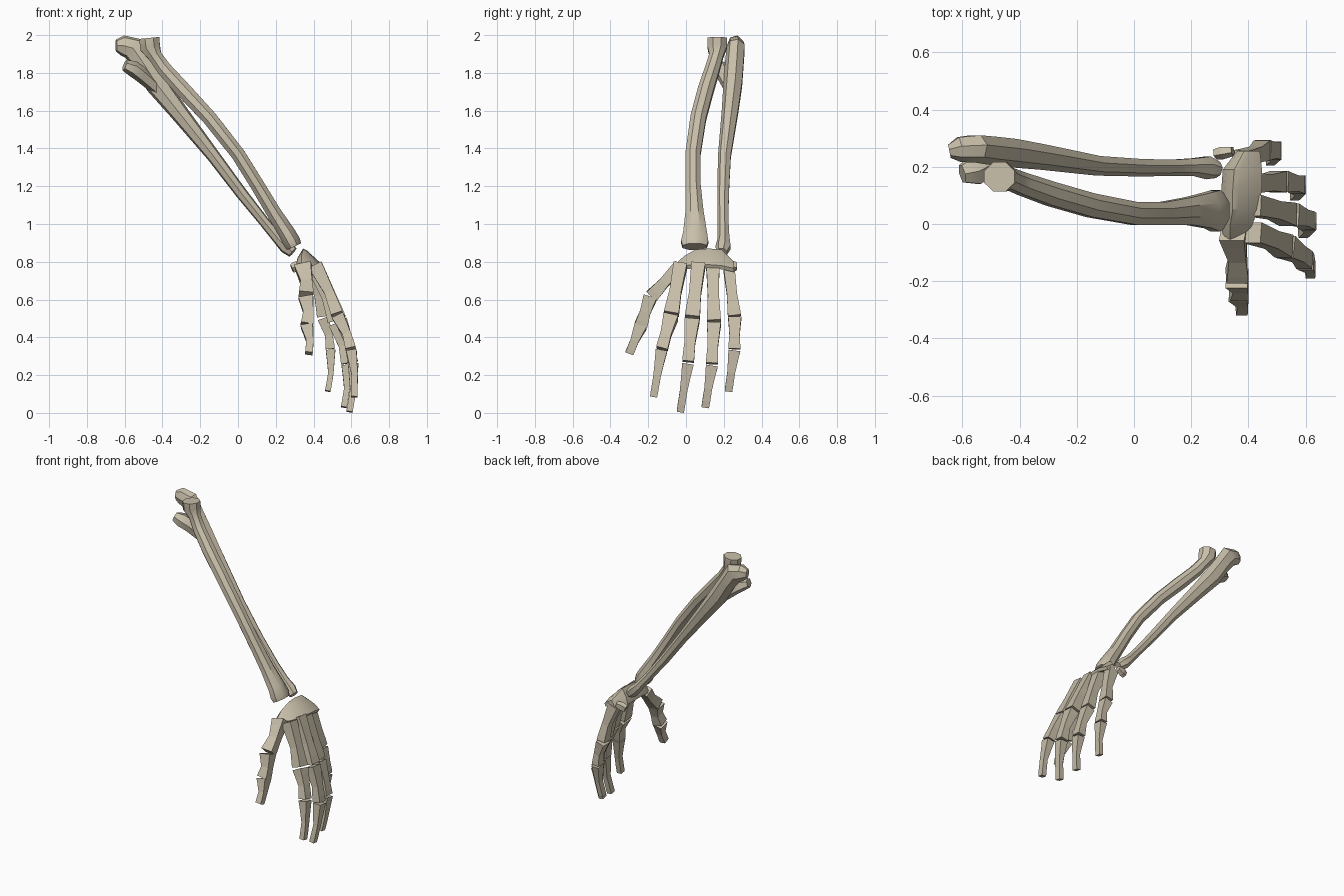
import bpy, math
from mathutils import Vector

cube = bpy.data.objects.get("Cube")
if cube:
    bpy.data.objects.remove(cube)

bone_mat = bpy.data.materials.new("ivory bone")
bone_mat.use_nodes = True
colour = (0.58, 0.52, 0.40, 1)
bone_mat.diffuse_color = colour
bone_mat.node_tree.nodes["Principled BSDF"].inputs["Base Color"].default_value = colour


def build(name, rings, smooth=None):
    """Skin a list of equal-sized point rings and cap both ends."""
    n = len(rings[0])
    verts = [p for ring in rings for p in ring]
    faces = [tuple(reversed(range(n))), tuple(range(len(verts) - n, len(verts)))]
    for r in range(len(rings) - 1):
        for i in range(n):
            j = (i + 1) % n
            faces.append((r * n + i, r * n + j, (r + 1) * n + j, (r + 1) * n + i))
    mesh = bpy.data.meshes.new(name)
    mesh.from_pydata(verts, [], faces)
    mesh.materials.append(bone_mat)
    obj = bpy.data.objects.new(name, mesh)
    bpy.context.collection.objects.link(obj)
    bpy.ops.object.select_all(action='DESELECT')
    obj.select_set(True)
    bpy.context.view_layer.objects.active = obj
    bpy.ops.object.mode_set(mode='EDIT')
    bpy.ops.mesh.select_all(action='SELECT')
    bpy.ops.mesh.normals_make_consistent(inside=False)
    bpy.ops.object.mode_set(mode='OBJECT')
    if smooth:
        bpy.ops.object.shade_smooth_by_angle(angle=math.radians(smooth))
    return obj


def loft(name, path, sides=7, smooth=None):
    """Sweep a polygon along (x, y, z, half width in y, half depth) stations."""
    pts = [Vector(s[:3]) for s in path]
    rings = []
    for k, s in enumerate(path):
        t = (pts[min(k + 1, len(pts) - 1)] - pts[max(k - 1, 0)]).normalized()
        side = Vector((0, 1, 0))
        side = (side - t * side.dot(t)).normalized()
        deep = t.cross(side)
        ring = []
        for i in range(sides):
            a = math.tau * (i + 0.5) / sides
            # square sections use their full half width at the corners
            f = math.sqrt(2) if sides == 4 else 1
            ring.append(pts[k] + side * s[3] * f * math.cos(a) + deep * s[4] * f * math.sin(a))
        rings.append(ring)
    return build(name, rings, smooth)


# Radius: disc-shaped head, bowed shaft, broad wrist end
loft("radius", [
    (-.47, .165, 1.985, .055, .058), (-.465, .165, 1.935, .056, .058),
    (-.44, .16, 1.89, .04, .04), (-.39, .14, 1.82, .042, .042),
    (-.29, .105, 1.71, .045, .045), (-.15, .065, 1.56, .045, .042),
    (0, .037, 1.37, .043, .04), (.1, .037, 1.21, .043, .04),
    (.19, .045, 1.06, .052, .042), (.26, .048, .95, .068, .048),
    (.285, .046, .905, .078, .05), (.297, .046, .88, .07, .045)], 8, 35)

# Ulna: heavy elbow end, slim shaft, small wrist knob
loft("ulna", [
    (-.645, .255, 1.945, .025, .032), (-.61, .262, 1.945, .046, .055),
    (-.555, .265, 1.93, .05, .066), (-.50, .258, 1.85, .052, .058),
    (-.43, .25, 1.74, .052, .062), (-.32, .235, 1.6, .046, .05),
    (-.13, .205, 1.36, .036, .036), (.02, .198, 1.16, .032, .032),
    (.14, .198, 1.01, .03, .028), (.21, .2, .925, .033, .03),
    (.255, .198, .88, .042, .038), (.29, .19, .85, .03, .03)], 7, 35)
loft("ulna_coronoid", [
    (-.42, .24, 1.71, .035, .035), (-.51, .215, 1.79, .055, .042),
    (-.56, .185, 1.825, .055, .042), (-.60, .175, 1.84, .035, .03)], 6, 35)

# Wrist block: crescent wedge with a high ridge and hollow underside
# stations are (y, inner x, ridge x, outer x, ridge z, base z)
wrist = []
for y, xi, xr, xo, zr, zb in [
        (-.055, .315, .335, .365, .79, .765), (-.01, .305, .335, .41, .83, .765),
        (.05, .305, .345, .435, .865, .77), (.12, .305, .345, .447, .87, .77),
        (.19, .31, .35, .447, .865, .765), (.255, .36, .385, .44, .80, .75)]:
    wrist.append([Vector((xi, y, zb)), Vector((xi + .01, y, (zr + zb) / 2)),
                  Vector((xr, y, zr)), Vector((xr + .02, y, zr - .01)),
                  Vector((xo, y, zb + .015)), Vector((xo - .01, y, zb - .005)),
                  Vector(((xi + xo) / 2, y, zb + .015))])
build("wrist_block", wrist, 25)
loft("wrist_pea_bone", [(.285, .245, .765, .02, .025), (.31, .25, .775, .024, .03),
                        (.345, .255, .785, .018, .022)], 5)


def digit(name, joints, widths, depth):
    """Chain of squared bones between joints, waisted and slightly stepped."""
    labels = ["metacarpal", "near_phalanx", "far_phalanx"]
    for k, label in enumerate(labels):
        a, b = Vector(joints[k]), Vector(joints[k + 1])
        if k < 2:
            b = b.lerp(a, .05)
        last = k == 2
        w0, w1 = widths[k], widths[k + 1]
        d = depth * (1 - .13 * k)
        path = []
        for t, fw, fd, back in [(0, 1, 1, 0), (.2, .92, .88, .004), (.55, .82, .68, .01),
                                (.85, .95, .8, .004), (1, 1, .85, 0)]:
            p = a.lerp(b, t) + Vector((back, 0, 0))
            if last:
                fd *= 1 - .3 * t
            w = (w0 + (w1 - w0) * t) * fw
            path.append((*p, w, d * fd))
        loft(name + "_" + label, path, 4)


# Fingers and thumb
digit("index", [(.41, -.03, .78), (.53, -.08, .51), (.60, -.13, .33), (.615, -.172, .085)],
      [.036, .04, .031, .019], .038)
digit("middle", [(.41, .065, .78), (.545, .032, .49), (.61, .01, .26), (.59, -.03, .006)],
      [.037, .04, .031, .019], .038)
digit("ring", [(.40, .142, .77), (.51, .148, .47), (.575, .137, .25), (.56, .102, .03)],
      [.035, .037, .032, .02], .036)
digit("little", [(.38, .228, .76), (.45, .258, .50), (.49, .256, .33), (.475, .225, .115)],
      [.03, .035, .032, .02], .034)
digit("thumb", [(.345, -.035, .775), (.36, -.19, .61), (.365, -.24, .46), (.375, -.3, .315)],
      [.03, .036, .034, .022], .045)
